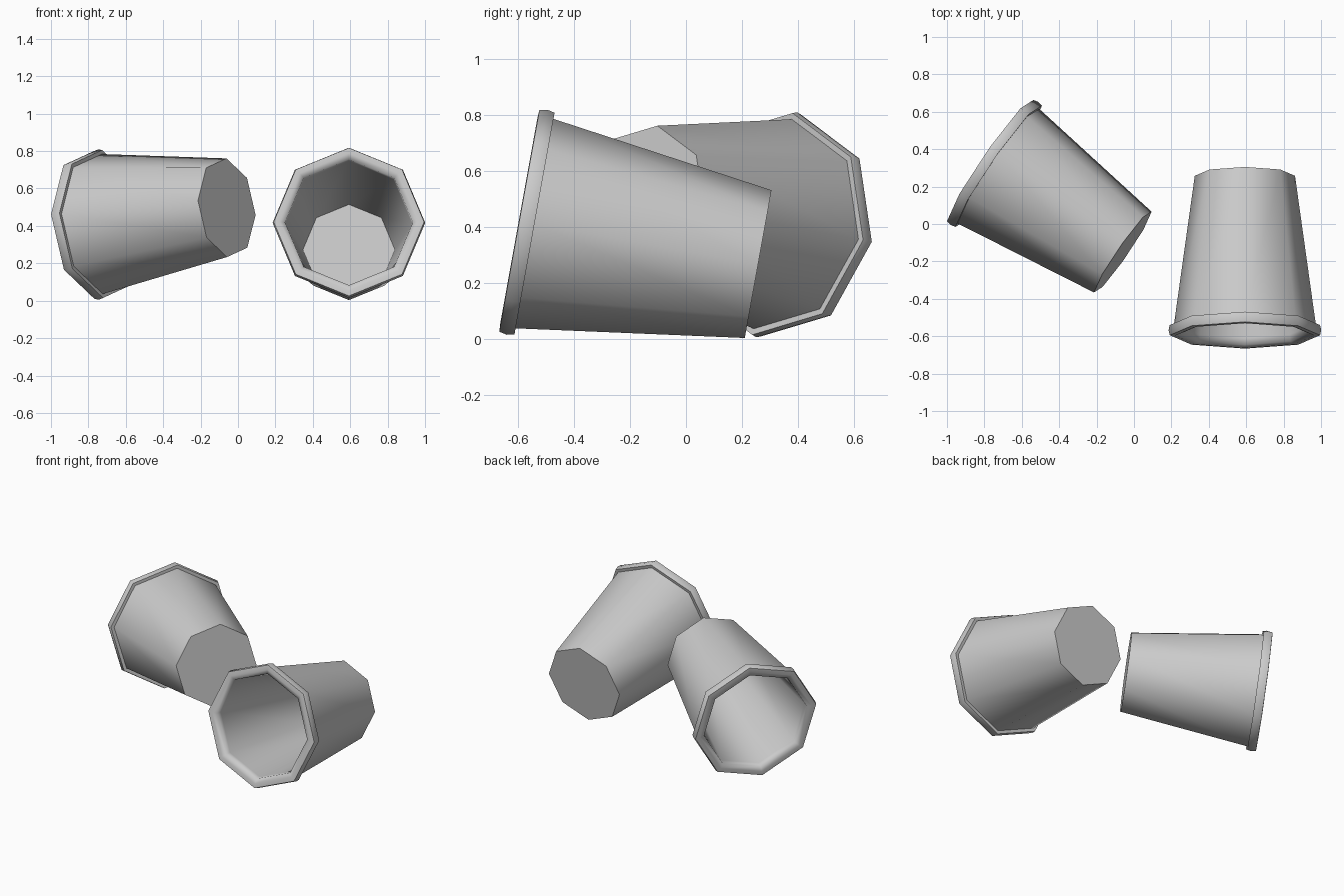
import bpy, bmesh, math
from mathutils import Vector, Matrix

if "Cube" in bpy.data.objects:
    bpy.data.objects.remove(bpy.data.objects["Cube"])

SIDES = 8
# cup profile: (radius, height above the base), from outer base round the rim to inner floor
PROFILE = [(0.268, 0.0), (0.380, 0.813), (0.402, 0.811), (0.408, 0.838),
           (0.402, 0.866), (0.372, 0.868), (0.342, 0.856), (0.338, 0.82), (0.246, 0.03)]


def make_cup(name, base, to_base, roll):
    """Octagonal cup lying down; to_base points from the mouth to the base."""
    axis = -Vector(to_base).normalized()
    side = Vector((0, 0, 1)).cross(axis).normalized()
    up = axis.cross(side)
    frame = Matrix((side, up, axis)).transposed()
    bm = bmesh.new()
    rings = []
    for r, h in PROFILE:
        ring = []
        for i in range(SIDES):
            a = 2 * math.pi * i / SIDES + roll
            ring.append(bm.verts.new(Vector(base) + frame @ Vector((r * math.cos(a), r * math.sin(a), h))))
        rings.append(ring)
    # walls and rim
    for lo, hi in zip(rings, rings[1:]):
        for i in range(SIDES):
            j = (i + 1) % SIDES
            bm.faces.new((lo[i], lo[j], hi[j], hi[i]))
    # outer base and inner floor
    bm.faces.new(rings[0][::-1])
    bm.faces.new(rings[-1])
    mesh = bpy.data.meshes.new(name)
    bm.to_mesh(mesh)
    bm.free()
    cup = bpy.data.objects.new(name, mesh)
    bpy.context.collection.objects.link(cup)
    bpy.ops.object.select_all(action='DESELECT')
    cup.select_set(True)
    bpy.context.view_layer.objects.active = cup
    bpy.ops.object.shade_smooth_by_angle(angle=math.radians(70))


# right cup, resting on its side with the mouth to the front
make_cup("right_cup", (0.593, 0.2575, 0.267), (0, 0.984, -0.178), 0)
# left cup, mouth turned to the back left
make_cup("left_cup", (-0.06, -0.15, 0.497), (0.818, -0.565, 0.107), math.radians(8.3))
